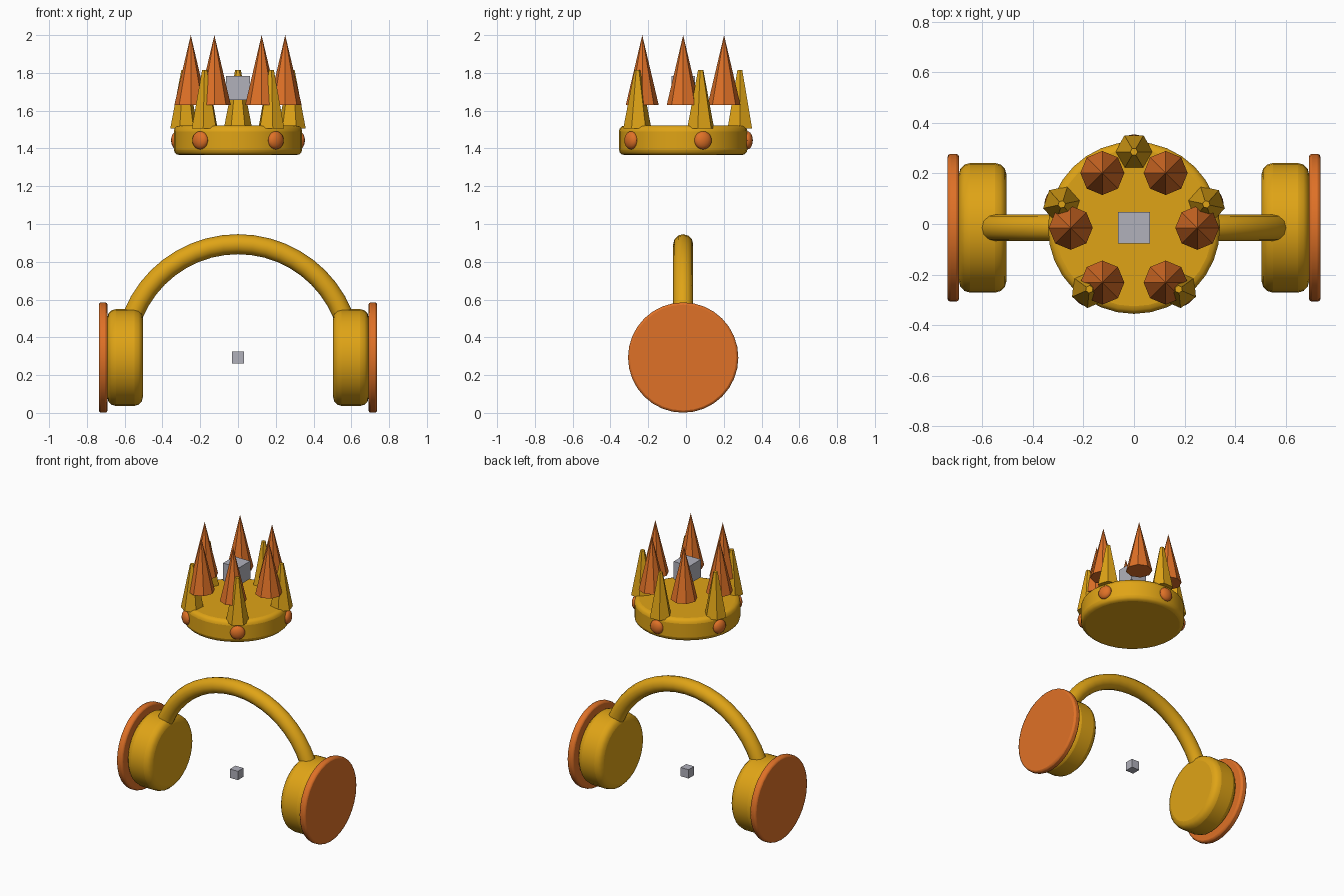
import bpy, bmesh, math
from mathutils import Matrix, Vector

default = bpy.data.objects.get("Cube")
if default:
    bpy.data.objects.remove(default, do_unlink=True)

YC = -0.015          # shared depth centre of the parts
CUP_Z = 0.293        # height of the ear cup axis


def material(name, rgb):
    m = bpy.data.materials.new(name)
    m.use_nodes = True
    m.diffuse_color = (*rgb, 1)
    m.node_tree.nodes["Principled BSDF"].inputs["Base Color"].default_value = (*rgb, 1)
    return m


GOLD = material("gold", (0.74, 0.37, 0.008))
ORANGE = material("orange", (0.74, 0.165, 0.02))
GREY = material("pale grey", (0.44, 0.44, 0.5))


def finish(name, bm, mat, loc, rot_z=0, rot_y=0, bevel=0, segments=3):
    bmesh.ops.recalc_face_normals(bm, faces=bm.faces)
    mesh = bpy.data.meshes.new(name)
    bm.to_mesh(mesh)
    bm.free()
    mesh.materials.append(mat)
    obj = bpy.data.objects.new(name, mesh)
    bpy.context.collection.objects.link(obj)
    obj.location = loc
    obj.rotation_euler = (0, rot_y, rot_z)
    if bevel:
        mod = obj.modifiers.new("rounded rim", "BEVEL")
        mod.width = bevel
        mod.segments = segments
        mod.limit_method = "ANGLE"
        mod.angle_limit = math.radians(40)
    bpy.ops.object.select_all(action="DESELECT")
    obj.select_set(True)
    bpy.context.view_layer.objects.active = obj
    bpy.ops.object.shade_smooth_by_angle(angle=math.radians(35))
    return obj


def cone(name, mat, loc, sides, r1, r2, depth, **kw):
    bm = bmesh.new()
    bmesh.ops.create_cone(bm, cap_ends=True, segments=sides,
                          radius1=r1, radius2=r2, depth=depth)
    bmesh.ops.remove_doubles(bm, verts=bm.verts, dist=1e-5)
    return finish(name, bm, mat, loc, **kw)


def cube(name, loc, size):
    bm = bmesh.new()
    bmesh.ops.create_cube(bm, size=size)
    finish(name, bm, GREY, loc)


def ring(radius, angle, z):
    return (radius * math.cos(angle), YC + radius * math.sin(angle), z)


# Crown base
cone("crown_base", GOLD, (0, YC, 1.443), 32, 0.34, 0.34, 0.156, bevel=0.03)

# Five gold spikes, each with a flattened gem below
for i in range(5):
    a = math.radians(90 + 72 * i)
    cone(f"crown_spike_{i + 1}", GOLD, ring(0.3, a, 1.66), 6, 0.075, 0.015, 0.31, rot_z=a)
    bm = bmesh.new()
    bmesh.ops.create_uvsphere(bm, u_segments=16, v_segments=10, radius=0.048)
    bmesh.ops.scale(bm, vec=(0.6, 1, 1), verts=bm.verts)
    finish(f"crown_gem_{i + 1}", bm, ORANGE, ring(0.34, a, 1.443), rot_z=a)

# Six floating orange cones
for i in range(6):
    a = math.radians(60 * i)
    cone(f"floating_cone_{i + 1}", ORANGE, ring(0.25, a, 1.815), 8, 0.087, 0, 0.37)

# Grey cubes at the centres of the crown and the headset
cube("crown_cube", (0, YC, 1.72), 0.125)
cube("headset_cube", (0, YC, CUP_Z), 0.062)

# Ear cups and their outer plates
for side, s in (("left", 1), ("right", -1)):
    turn = math.pi / 2
    cone(f"{side}_ear_cup", GOLD, (s * 0.598, YC, CUP_Z), 32, 0.256, 0.256, 0.188,
         rot_y=turn, bevel=0.045)
    cone(f"{side}_ear_plate", ORANGE, (s * 0.714, YC, CUP_Z), 32, 0.292, 0.292, 0.046,
         rot_y=turn, bevel=0.012, segments=2)

# Headband: a round section swept through a half circle
bm = bmesh.new()
bmesh.ops.create_circle(bm, cap_ends=True, segments=12, radius=0.053,
                        matrix=Matrix.Translation((0.6, 0, 0)))
section = list(bm.verts) + list(bm.edges) + list(bm.faces)
bmesh.ops.spin(bm, geom=section, cent=Vector((0, 0, 0)), axis=Vector((0, -1, 0)),
               angle=math.pi, steps=24, use_duplicate=False)
finish("headband", bm, GOLD, (0, YC, CUP_Z))
